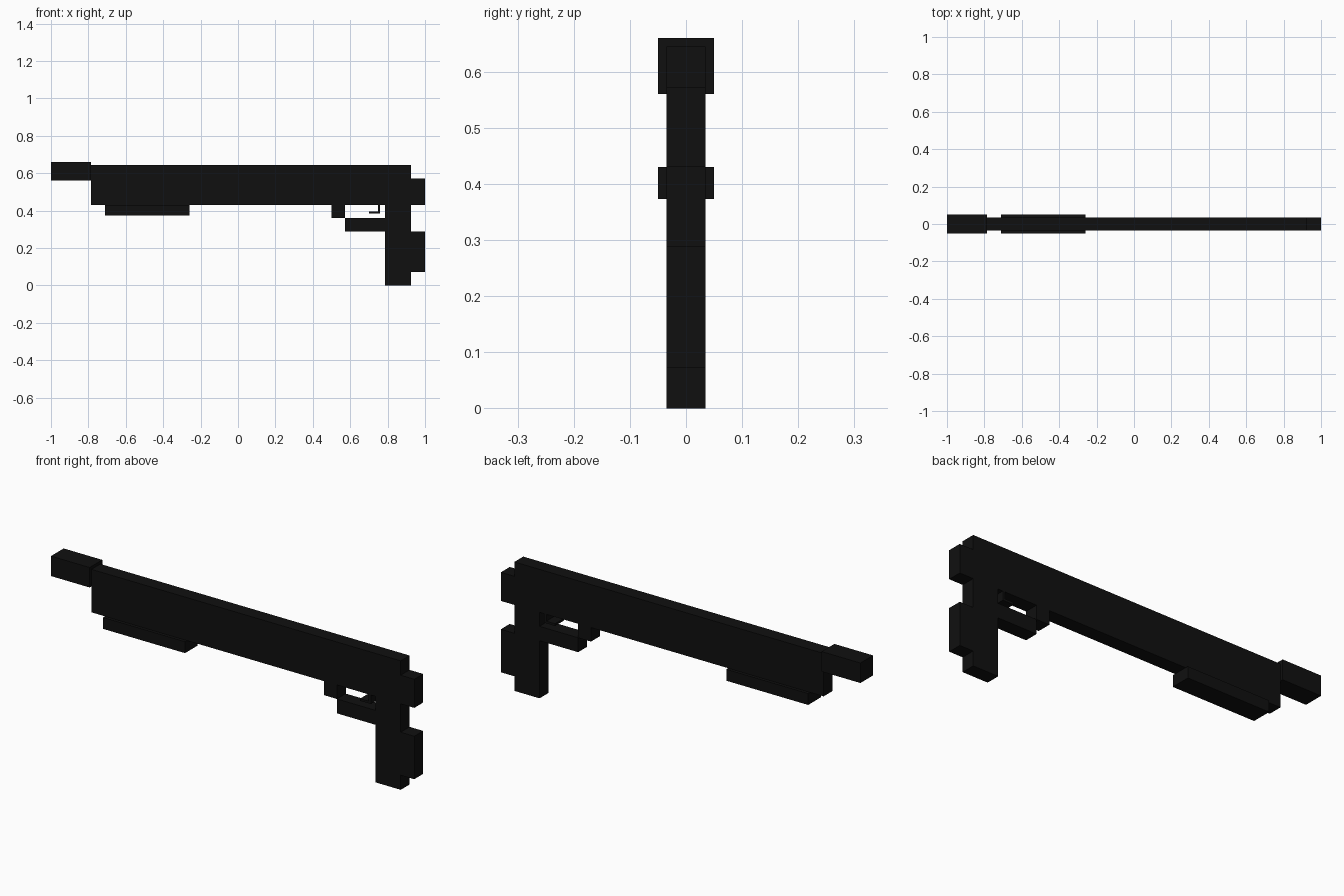
import bpy
import bmesh
from mathutils import Matrix, Vector

cube = bpy.data.objects.get("Cube")
if cube:
    bpy.data.objects.remove(cube, do_unlink=True)

# Single near-black finish
black = bpy.data.materials.new("matte_black")
black.use_nodes = True
colour = (0.005, 0.005, 0.005, 1.0)
black.diffuse_color = colour
black.node_tree.nodes["Principled BSDF"].inputs["Base Color"].default_value = colour


def box(name, x0, x1, z0, z1, half_width):
    """Flat-faced block spanning x0..x1 and z0..z1, centred on y = 0."""
    bm = bmesh.new()
    size = Vector((x1 - x0, 2 * half_width, z1 - z0))
    bmesh.ops.create_cube(bm, size=1, matrix=Matrix.Diagonal(size).to_4x4())
    mesh = bpy.data.meshes.new(name)
    bm.to_mesh(mesh)
    bm.free()
    mesh.materials.append(black)
    obj = bpy.data.objects.new(name, mesh)
    obj.location = ((x0 + x1) / 2, 0, (z0 + z1) / 2)
    bpy.context.collection.objects.link(obj)
    return obj


SLIM, WIDE = 0.035, 0.05

# Barrel and body
box("muzzle", -1.0, -0.786, 0.56, 0.66, WIDE)
box("body", -0.786, 0.925, 0.43, 0.645, SLIM)
box("fore_grip", -0.711, -0.258, 0.373, 0.43, WIDE)

# Handle and the blocks behind it
box("handle", 0.786, 0.925, 0.0, 0.43, SLIM)
box("rear_block", 0.925, 1.0, 0.43, 0.573, SLIM)
box("handle_back", 0.925, 1.0, 0.073, 0.288, SLIM)

# Trigger guard
box("guard_post", 0.501, 0.572, 0.36, 0.43, SLIM)
box("guard_bar", 0.572, 0.786, 0.288, 0.36, SLIM)

# L-shaped trigger
box("trigger_stem", 0.748, 0.76, 0.385, 0.43, SLIM)
box("trigger_foot", 0.70, 0.748, 0.385, 0.396, SLIM)
